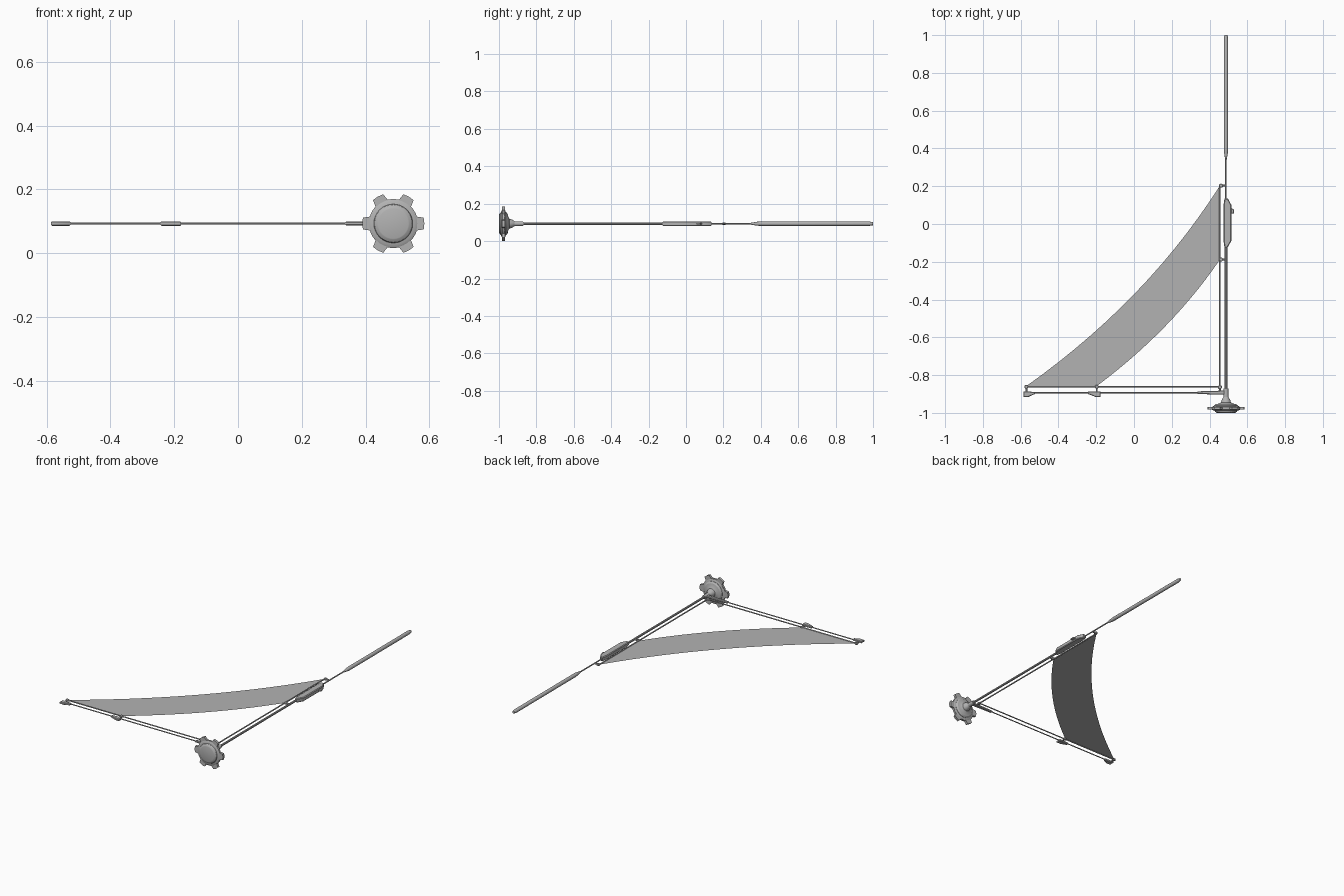
import bpy, bmesh, math
from mathutils import Vector

if "Cube" in bpy.data.objects:
    bpy.data.objects.remove(bpy.data.objects["Cube"])

Z = 0.093          # height of the flat frame
PX = 0.487         # x of the main pole

grey = bpy.data.materials.new("mid grey")
grey.diffuse_color = (0.45, 0.45, 0.45, 1)
grey.use_nodes = True
grey.node_tree.nodes["Principled BSDF"].inputs["Base Color"].default_value = grey.diffuse_color


def finish(name, bm, smooth=True):
    if smooth:
        bmesh.ops.recalc_face_normals(bm, faces=bm.faces)
    me = bpy.data.meshes.new(name)
    bm.to_mesh(me)
    bm.free()
    me.materials.append(grey)
    ob = bpy.data.objects.new(name, me)
    bpy.context.collection.objects.link(ob)
    if smooth:
        bpy.ops.object.select_all(action='DESELECT')
        ob.select_set(True)
        bpy.context.view_layer.objects.active = ob
        bpy.ops.object.shade_smooth_by_angle(angle=math.radians(30))
    return ob


def lathe(name, profile, origin, axis, sides=12):
    """Closed turned part; profile is (radius, distance along axis)."""
    bm = bmesh.new()
    rot = Vector((0, 0, 1)).rotation_difference(Vector(axis))
    rings = []
    for r, d in profile:
        ring = []
        for i in range(sides):
            a = math.tau * i / sides
            p = Vector((r * math.cos(a), r * math.sin(a), d))
            ring.append(bm.verts.new(Vector(origin) + rot @ p))
        rings.append(ring)
    for a, b in zip(rings, rings[1:]):
        for i in range(sides):
            j = (i + 1) % sides
            bm.faces.new((a[i], a[j], b[j], b[i]))
    bm.faces.new(rings[0])
    bm.faces.new(rings[-1])
    return finish(name, bm)


def rod(name, a, b, r, sides=10):
    d = Vector(b) - Vector(a)
    return lathe(name, [(r, 0), (r, d.length)], a, d.normalized(), sides)


def plate(name, pts, thick, bevel=0.003):
    """Outline in the frame plane, extruded evenly up and down."""
    bm = bmesh.new()
    f = bm.faces.new([bm.verts.new((x, y, Z - thick / 2)) for x, y in pts])
    ext = bmesh.ops.extrude_face_region(bm, geom=[f])
    vs = [v for v in ext["geom"] if isinstance(v, bmesh.types.BMVert)]
    bmesh.ops.translate(bm, verts=vs, vec=(0, 0, thick))
    bmesh.ops.recalc_face_normals(bm, faces=bm.faces)
    edges = [e for e in bm.edges if abs(e.verts[0].co.z - e.verts[1].co.z) < 1e-6]
    bmesh.ops.bevel(bm, geom=edges, offset=bevel, segments=1, affect='EDGES')
    return finish(name, bm)


# Pommel hub with dished front, stepped back and neck
lathe("hub", [(0.047, 0), (0.050, 0.001), (0.058, 0.006), (0.0625, 0.015),
              (0.0625, 0.038), (0.054, 0.046), (0.036, 0.050), (0.026, 0.056),
              (0.022, 0.070), (0.013, 0.084), (0.012, 0.128)],
      (PX, -1, Z), (0, 1, 0), 32)

# Six-toothed guard ring
bm = bmesh.new()
outline = []
for k in range(6):
    for deg, r in ((-17, 0.075), (-11, 0.097), (0, 0.0975), (11, 0.097),
                   (17, 0.075), (30, 0.075)):
        a = math.radians(60 * k + deg)
        outline.append(bm.verts.new((PX + r * math.cos(a), -0.983, Z + r * math.sin(a))))
face = bm.faces.new(outline)
ext = bmesh.ops.extrude_face_region(bm, geom=[face])
bmesh.ops.translate(bm, vec=(0, 0.015, 0),
                    verts=[v for v in ext["geom"] if isinstance(v, bmesh.types.BMVert)])
finish("toothed_guard", bm)
lathe("guard_rim", [(0.066, 0), (0.077, 0.006), (0.077, 0.018), (0.066, 0.024)],
      (PX, -0.988, Z), (0, 1, 0), 32)

# Main pole, thin neck and long grip
rod("main_pole", (PX, -0.9, Z), (PX, -0.11, Z), 0.0068)
rod("pole_neck", (PX, -0.12, Z), (PX, 0.36, Z), 0.004)
lathe("grip", [(0.004, 0), (0.0105, 0.04), (0.0115, 0.06), (0.0115, 0.64), (0.008, 0.66)],
      (PX, 0.34, Z), (0, 1, 0), 12)

# Control housing with a small trigger
plate("housing", [(0.479, -0.125), (0.495, -0.125), (0.515, -0.09), (0.516, 0.10),
                  (0.497, 0.135), (0.479, 0.135), (0.474, 0.10), (0.474, -0.09)], 0.026, 0.004)
plate("trigger", [(0.51, 0.055), (0.53, 0.055), (0.53, 0.075), (0.51, 0.09)], 0.01, 0.002)

# Inner rods holding the sheet, and the outer arm
rod("inner_pole", (0.455, -0.865, Z), (0.455, 0.205, Z), 0.004)
rod("inner_arm", (-0.572, -0.861, Z), (0.455, -0.861, Z), 0.0035)
rod("outer_arm", (-0.56, -0.893, Z), (0.35, -0.893, Z), 0.0032)

# Arm socket and corner block
plate("arm_socket", [(0.336, -0.900), (0.49, -0.904), (0.49, -0.882), (0.47, -0.882),
                     (0.336, -0.886)], 0.013)
plate("corner_block", [(0.479, -0.92), (0.495, -0.92), (0.495, -0.868), (0.479, -0.868)], 0.02)

# Arm end plates
plate("end_clamp", [(-0.586, -0.915), (-0.558, -0.915), (-0.525, -0.900),
                    (-0.525, -0.889), (-0.586, -0.886)], 0.014)
plate("middle_clamp", [(-0.243, -0.900), (-0.205, -0.915), (-0.178, -0.915),
                       (-0.178, -0.886), (-0.243, -0.888)], 0.014)

# Eyelets and short links at the sheet corners
for i, (x, y, lx, ly) in enumerate([(-0.570, -0.862, -0.570, -0.895),
                                    (-0.197, -0.862, -0.197, -0.895),
                                    (0.455, -0.864, 0.455, -0.893),
                                    (0.461, 0.203, 0.484, 0.203),
                                    (0.461, -0.188, 0.484, -0.188)]):
    lathe(f"eyelet_{i}", [(0.008, -0.006), (0.011, -0.003), (0.011, 0.003), (0.008, 0.006)],
          (x, y, Z), (0, 0, 1), 12)
    rod(f"link_{i}", (x, y, Z), (lx, ly, Z), 0.005, 8)


# Curved blade sheet between two arcs
def arc(p0, mid, p1, t):
    p0, mid, p1 = Vector(p0), Vector(mid), Vector(p1)
    c = 2 * mid - (p0 + p1) / 2
    return (1 - t) ** 2 * p0 + 2 * t * (1 - t) * c + t * t * p1


bm = bmesh.new()
N = 14
rows = []
for i in range(N + 1):
    t = i / N
    o = arc((-0.570, -0.858), (0.005, -0.367), (0.455, 0.203), t)
    n = arc((-0.197, -0.858), (0.165, -0.542), (0.455, -0.188), t)
    rows.append((bm.verts.new((o.x, o.y, Z)), bm.verts.new((n.x, n.y, Z))))
for (a, b), (c, d) in zip(rows, rows[1:]):
    bm.faces.new((a, b, d, c))
finish("blade_sheet", bm, smooth=False)
